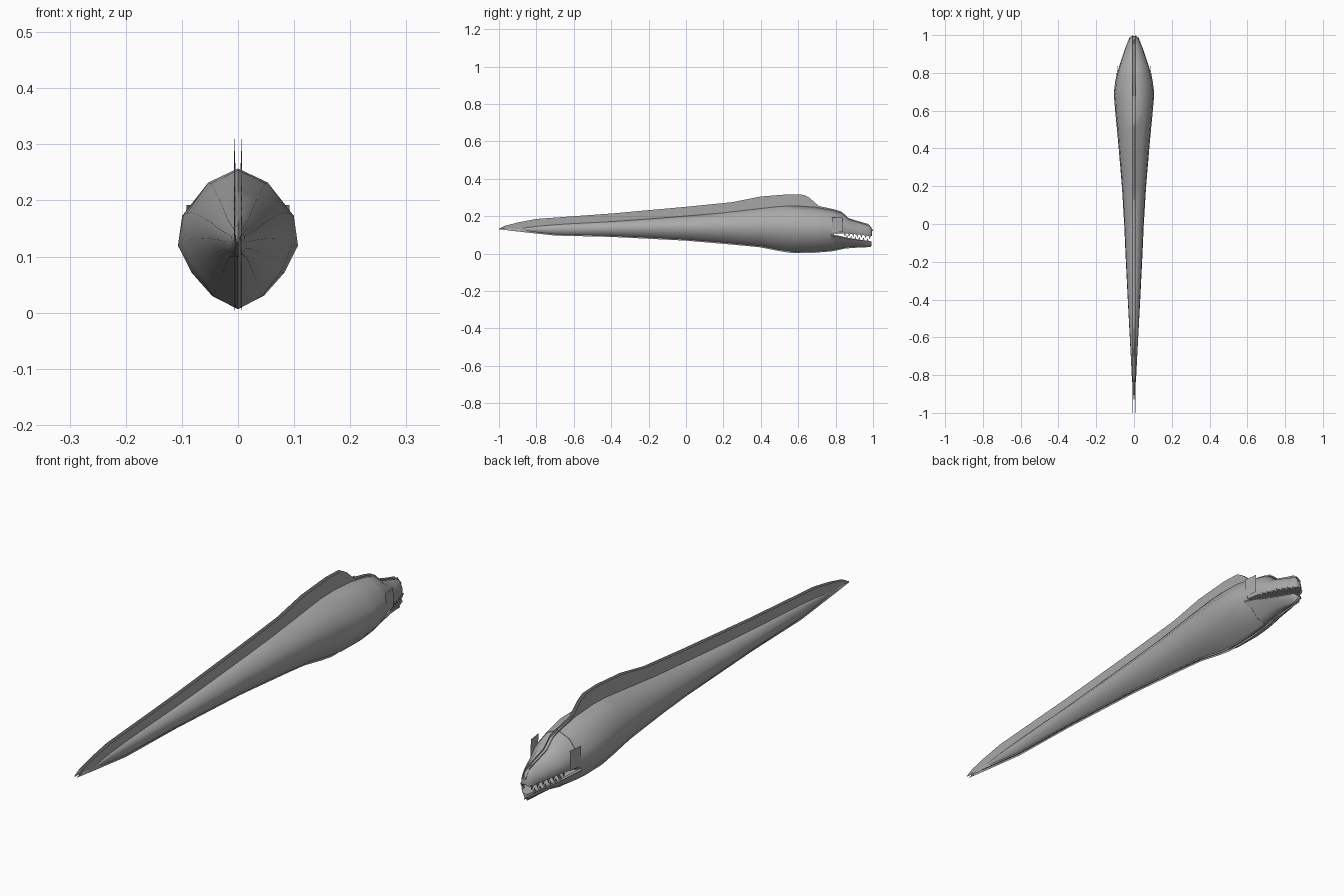
import bpy, bmesh, math
from mathutils import Vector

if "Cube" in bpy.data.objects:
    bpy.data.objects.remove(bpy.data.objects["Cube"])

grey = bpy.data.materials.new("eel grey")
grey.diffuse_color = (0.4, 0.4, 0.4, 1)
grey.use_nodes = True
grey.node_tree.nodes["Principled BSDF"].inputs["Base Color"].default_value = grey.diffuse_color


def lerp_table(table, y):
    """Linear lookup in rows of (y, values...)."""
    if y <= table[0][0]:
        return table[0][1:]
    for a, b in zip(table, table[1:]):
        if y <= b[0]:
            t = (y - a[0]) / (b[0] - a[0])
            return [p + (q - p) * t for p, q in zip(a[1:], b[1:])]
    return table[-1][1:]


def finish(name, bm, smooth=None):
    me = bpy.data.meshes.new(name)
    bm.to_mesh(me)
    bm.free()
    ob = bpy.data.objects.new(name, me)
    bpy.context.collection.objects.link(ob)
    me.materials.append(grey)
    if smooth:
        bpy.ops.object.select_all(action='DESELECT')
        ob.select_set(True)
        bpy.context.view_layer.objects.active = ob
        bpy.ops.object.shade_smooth_by_angle(angle=math.radians(smooth))
    return ob


def loft(name, rows, half, smooth=50):
    """Loft a mirrored half section along rows of (y, half width, z low, z high)."""
    section = half + [(-x, z) for x, z in reversed(half[1:-1])]
    bm = bmesh.new()
    rings = [[bm.verts.new((x * w, y, lo + z * (hi - lo))) for x, z in section]
             for y, w, lo, hi in rows]
    n = len(section)
    for a, b in zip(rings, rings[1:]):
        for i in range(n):
            bm.faces.new((a[i], a[(i + 1) % n], b[(i + 1) % n], b[i]))
    bm.faces.new(rings[0])
    bm.faces.new(rings[-1])
    bmesh.ops.recalc_face_normals(bm, faces=bm.faces)
    return finish(name, bm, smooth)


# Body: y, half width, belly height, back height
BODY = [(-0.93, 0.002, 0.126, 0.132), (-0.8, 0.012, 0.110, 0.148),
        (-0.7, 0.017, 0.099, 0.157), (-0.4, 0.033, 0.092, 0.173),
        (-0.2, 0.043, 0.083, 0.187), (0.0, 0.052, 0.072, 0.203),
        (0.2, 0.064, 0.056, 0.220), (0.4, 0.081, 0.036, 0.243),
        (0.5, 0.090, 0.017, 0.254), (0.58, 0.098, 0.006, 0.257),
        (0.69, 0.107, 0.008, 0.250), (0.75, 0.100, 0.012, 0.240),
        (0.79, 0.092, 0.016, 0.233)]
loft("body", BODY, [(0, 1), (.54, .9), (.93, .68), (1, .46), (.77, .26), (.43, .09), (0, 0)])

# Upper head and lower jaw, with an open mouth between them
UPPER = [(0.775, 0.094, 0.105, 0.235), (0.83, 0.080, 0.108, 0.221),
         (0.87, 0.067, 0.106, 0.186), (0.93, 0.047, 0.101, 0.167),
         (0.97, 0.030, 0.095, 0.156), (0.985, 0.022, 0.092, 0.148),
         (0.994, 0.012, 0.094, 0.132)]
LOWER = [(0.775, 0.094, 0.015, 0.102), (0.83, 0.079, 0.025, 0.093),
         (0.87, 0.065, 0.033, 0.083), (0.93, 0.044, 0.035, 0.074),
         (0.97, 0.028, 0.034, 0.069), (0.985, 0.020, 0.036, 0.067),
         (0.992, 0.011, 0.043, 0.063)]
loft("upper_head", UPPER, [(0, 1), (.54, .83), (.93, .46), (1, .1), (.93, 0), (0, .12)])
loft("lower_jaw", LOWER, [(0, .85), (.93, 1), (.98, .93), (.77, .66), (.43, .22), (0, 0)])


def fin(name, outer, inner):
    """Pair of thin upright sheets either side of the centre line."""
    bm = bmesh.new()
    ys = sorted({y for y, _ in outer} | {r[0] for r in BODY + UPPER
                                         if outer[0][0] < r[0] < outer[-1][0]})
    for s in (-1, 1):
        prev = None
        for y in ys:
            zo = lerp_table(outer, y)[0]
            cur = (bm.verts.new((s * 0.007, y, zo)), bm.verts.new((s * 0.004, y, inner(y, zo))))
            if prev:
                bm.faces.new((prev[0], cur[0], cur[1], prev[1]))
            prev = cur
    finish(name, bm)


def back_root(y, z):
    if y < -0.93:
        return min(z, 0.130)
    return (lerp_table(BODY, y)[2] if y < 0.79 else lerp_table(UPPER, y)[2]) - 0.012


def belly_root(y, z):
    if y < -0.93:
        return max(z, 0.130)
    return (lerp_table(BODY, y)[1] if y < 0.79 else lerp_table(LOWER, y)[1]) + 0.012


# Tall fin along the back, running into a low ridge over the head
fin("dorsal_fin", [(-1, .132), (-.97, .148), (-.9, .166), (-.8, .185), (-.4, .214),
                   (0, .250), (.25, .275), (.4, .305), (.55, .317), (.63, .314),
                   (.66, .298), (.71, .254), (.79, .237), (.83, .225), (.87, .189),
                   (.93, .170), (.975, .158), (1, .125)], back_root)

# Low keel under the tail, belly and chin
fin("belly_fin", [(-1, .130), (-.9, .118), (-.8, .107), (-.7, .096), (-.4, .089),
                  (0, .069), (.3, .043), (.4, .033), (.5, .013), (.57, .002),
                  (.69, .004), (.79, .013), (.85, .027), (.93, .032), (.99, .035)], belly_root)


# Teeth along both lips
def teeth(name, rows, ys, col, direction, height):
    bm = bmesh.new()
    for y in ys:
        row = lerp_table(rows, y)
        for s in (-1, 1):
            c = Vector((s * row[0] * 0.9, y, row[col]))
            base = [bm.verts.new(c + Vector((dx, dy, -direction * 0.003)))
                    for dx, dy in ((-.004, -.006), (.004, -.006), (.004, .006), (-.004, .006))]
            tip = bm.verts.new(c + Vector((0, 0, direction * height)))
            for i in range(4):
                bm.faces.new((base[i], base[(i + 1) % 4], tip))
            bm.faces.new(base)
    bmesh.ops.recalc_face_normals(bm, faces=bm.faces)
    finish(name, bm)


teeth("upper_teeth", UPPER, [.85 + .022 * i for i in range(7)], 1, -1, 0.017)
teeth("lower_teeth", LOWER, [.861 + .022 * i for i in range(6)], 2, 1, 0.015)

# Flat eye plates standing just off the head
bm = bmesh.new()
for s in (-1, 1):
    bm.faces.new([bm.verts.new((s * x, y, z)) for x, y, z in
                  ((.094, .780, .115), (.086, .838, .115), (.084, .838, .192), (.092, .780, .192))])
finish("eye_plates", bm)
